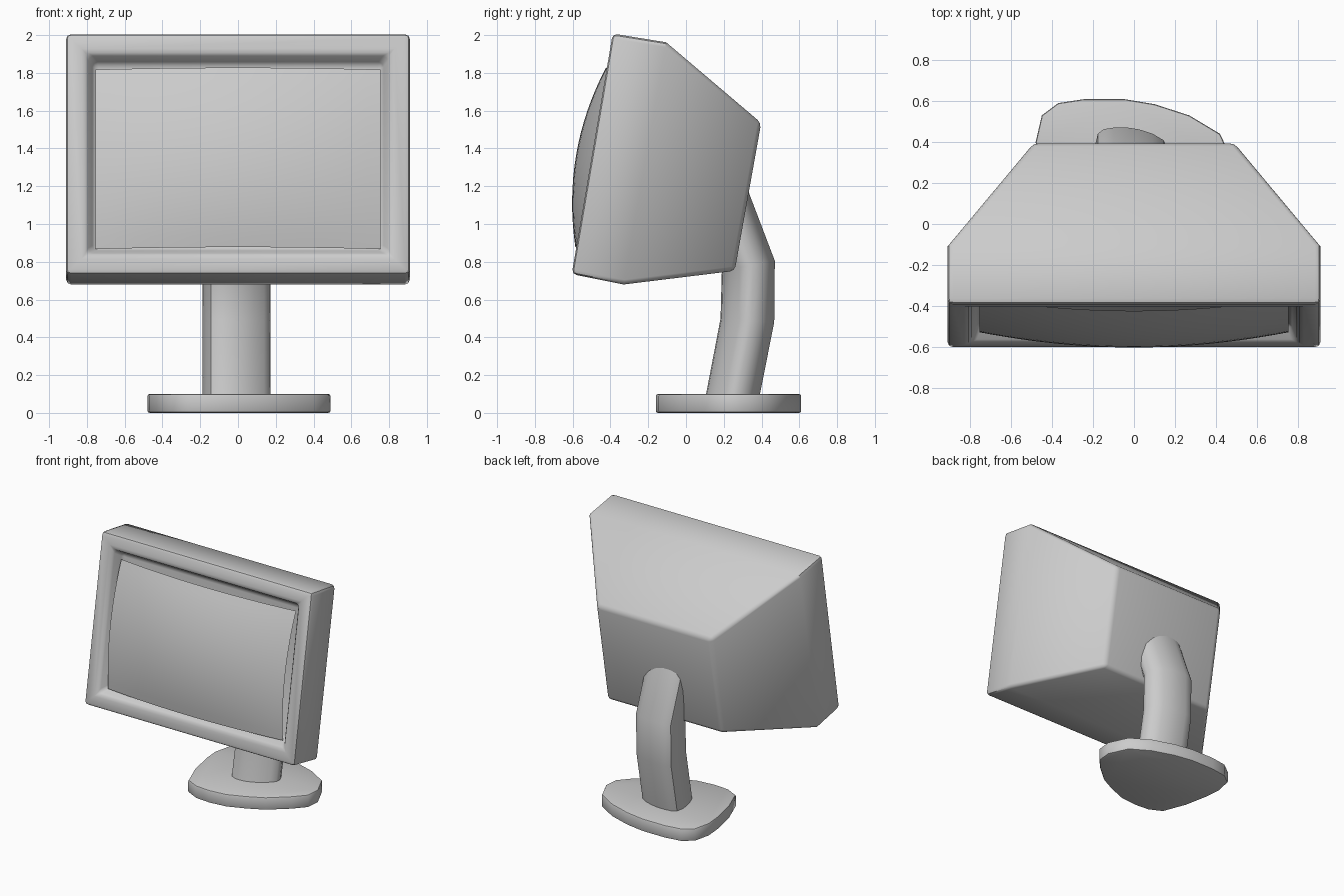
import bpy, bmesh, math
from mathutils import Vector, Matrix

if "Cube" in bpy.data.objects:
    bpy.data.objects.remove(bpy.data.objects["Cube"])


def finish(name, bm, bevel=0, limit=45, smooth=40):
    bmesh.ops.recalc_face_normals(bm, faces=bm.faces)
    mesh = bpy.data.meshes.new(name)
    bm.to_mesh(mesh)
    bm.free()
    ob = bpy.data.objects.new(name, mesh)
    bpy.context.collection.objects.link(ob)
    bpy.ops.object.select_all(action='DESELECT')
    bpy.context.view_layer.objects.active = ob
    ob.select_set(True)
    if bevel:
        m = ob.modifiers.new("soft_edges", 'BEVEL')
        m.width = bevel
        m.segments = 2
        m.limit_method = 'ANGLE'
        m.angle_limit = math.radians(limit)
        bpy.ops.object.modifier_apply(modifier=m.name)
    bpy.ops.object.shade_smooth_by_angle(angle=math.radians(smooth))
    return ob


def loft(rings):
    """Skin a stack of closed rings and cap both ends."""
    bm = bmesh.new()
    loops = [[bm.verts.new(p) for p in r] for r in rings]
    n = len(loops[0])
    for a, b in zip(loops, loops[1:]):
        for i in range(n):
            j = (i + 1) % n
            bm.faces.new((a[i], a[j], b[j], b[i]))
    first = bm.faces.new(loops[0])
    bm.faces.new(loops[-1])
    bmesh.ops.recalc_face_normals(bm, faces=bm.faces)
    return bm, first


# Housing: tilted box front tapering to a smaller back (half width, bottom yz, top yz)
bottom, top = Vector((0, -0.605, 0.735)), Vector((0, -0.388, 2.008))
sections = [(0.91, bottom[1:], top[1:]),
            (0.91, (-0.33, 0.68), (-0.105, 1.962)),
            (0.49, (0.258, 0.752), (0.398, 1.535))]
bm, front = loft([[(-w, *b), (w, *b), (w, *t), (-w, *t)] for w, b, t in sections])
# Bezel opening with sloping walls
normal = front.normal.copy()
bmesh.ops.inset_individual(bm, faces=[front], thickness=0.15)
bmesh.ops.inset_individual(bm, faces=[front], thickness=0.06)
for v in front.verts:
    v.co -= normal * 0.10
finish("housing", bm, bevel=0.025)

# Screen: bulging patch set in the bezel
up = (top - bottom).normalized()
centre = (top + bottom) / 2 - up * 0.02
bm = bmesh.new()
bmesh.ops.create_grid(bm, x_segments=20, y_segments=16, size=1)
for v in bm.verts:
    a, b = v.co.x, v.co.y
    w = 0.083 - 0.083 * a * a - 0.078 * b * b + 0.02 * a * a * b * b
    v.co = centre + Vector((a * 0.755, 0, 0)) + up * (b * 0.482) + normal * w
screen = finish("screen", bm)
if screen.data.polygons[0].normal.y > 0:
    screen.data.flip_normals()

# Lopsided rounded outline shared by the foot and the stem
outline = [(0, -.145), (.14, -.09), (.26, -.03), (.40, .09), (.48, .18), (.49, .29),
           (.42, .44), (.27, .53), (.1, .585), (-.05, .61), (-.24, .61), (-.37, .59),
           (-.45, .53), (-.48, .40), (-.47, .28), (-.43, .08), (-.36, -.1),
           (-.26, -.15), (-.14, -.16)]

# Foot
bm, _ = loft([[(x, y, z) for x, y in outline] for z in (0.0, 0.1)])
finish("foot", bm, bevel=0.012, limit=60)

# Stem: outline scaled down and swept along a bent path (y, z, tilt)
rings = []
for y, z, tilt in [(.245, .08, 0), (.325, .49, -4), (.33, .78, 10), (.16, 1.22, 24)]:
    rot = Matrix.Rotation(math.radians(tilt), 3, 'X')
    rings.append([rot @ Vector((px * .37, (py - .225) * .37, 0)) + Vector((-.01, y, z))
                  for px, py in outline])
bm, _ = loft(rings)
finish("stem", bm)
